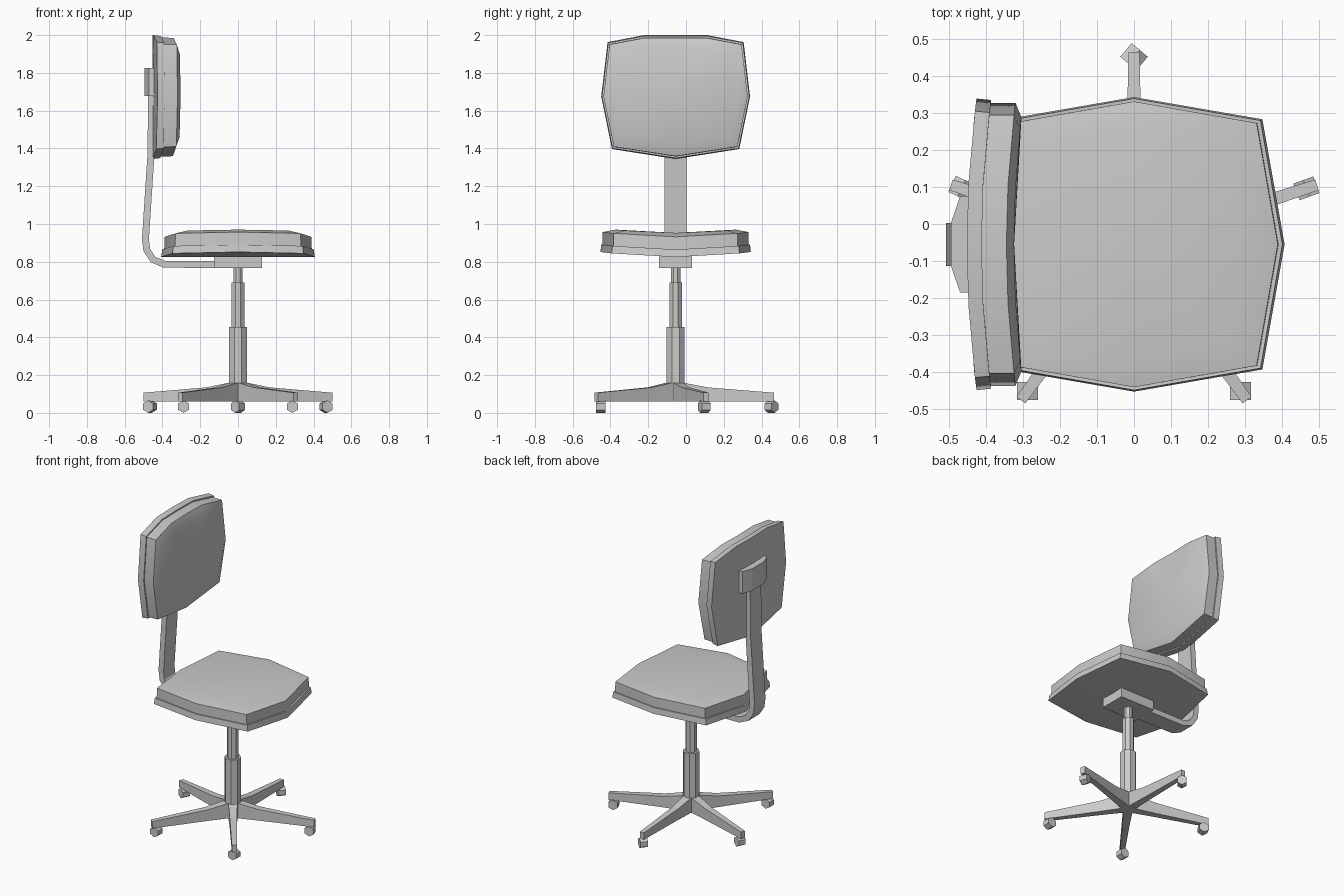
import bpy, bmesh, math
from mathutils import Matrix, Vector

if "Cube" in bpy.data.objects:
    bpy.data.objects.remove(bpy.data.objects["Cube"])

Y0 = -0.055  # centre line of the chair in y


def finish(bm, name, smooth=False):
    bmesh.ops.recalc_face_normals(bm, faces=bm.faces)
    me = bpy.data.meshes.new(name)
    bm.to_mesh(me)
    bm.free()
    ob = bpy.data.objects.new(name, me)
    bpy.context.collection.objects.link(ob)
    if smooth:
        bpy.ops.object.select_all(action='DESELECT')
        ob.select_set(True)
        bpy.context.view_layer.objects.active = ob
        bpy.ops.object.shade_smooth_by_angle(angle=math.radians(30))
    return ob


def loft(name, rings, fan=False, centres=None, smooth=False):
    """Skin equal-sized rings; close ends with polygons or fans to a centre."""
    bm = bmesh.new()
    vs = [[bm.verts.new(p) for p in r] for r in rings]
    n = len(vs[0])
    for a, b in zip(vs, vs[1:]):
        for i in range(n):
            j = (i + 1) % n
            bm.faces.new((a[i], a[j], b[j], b[i]))
    for k, ring in enumerate((vs[0], vs[-1])):
        if fan:
            c = bm.verts.new(centres[k])
            for i in range(n):
                bm.faces.new((ring[i], ring[(i + 1) % n], c))
        else:
            bm.faces.new(ring)
    return finish(bm, name, smooth)


def pad(name, half, place, layers):
    """Dished pad: half outline (a, b>=0) mirrored in b, layers of (scale a, scale b, height)."""
    outline = half + [(a, -b) for a, b in reversed(half) if b > 0]
    rings = [[place(a * sa, b * sb, h) for a, b in outline] for sa, sb, h in layers]
    loft(name, rings, True, [place(0, 0, layers[0][2]), place(0, 0, layers[-1][2])], True)


def cylinder(name, r, z0, z1, sides=8):
    ring = [(r * math.cos((i + .5) * math.tau / sides),
             Y0 + r * math.sin((i + .5) * math.tau / sides)) for i in range(sides)]
    loft(name, [[(x, y, z) for x, y in ring] for z in (z0, z1)])


def on_seat(a, b, h):
    return (a, b + Y0, 0.825 + h + 0.17 * b * b)


def on_back(a, b, h):
    return (-0.452 + h + 0.17 * b * b, b + Y0, 1.675 + a)


# Seat and backrest: a thin shell with a cushion on it
seat_half = [(0.407, 0), (0.347, 0.338), (0, 0.398), (-0.347, 0.338), (-0.407, 0)]
back_half = [(0.325, 0), (0.325, 0.167), (0.288, 0.36), (0, 0.394), (-0.278, 0.337), (-0.331, 0)]
shell = [(1, 1, 0), (0.985, 0.99, 0.04)]
for part, half, place, inner in (("seat", seat_half, on_seat, (0.77, 0.80)),
                                 ("backrest", back_half, on_back, (0.77, 0.87))):
    pad(part + "_shell", half, place, shell)
    pad(part + "_cushion", half, place,
        [(0.96, 0.97, 0.038), (0.955, 0.97, 0.107), (*inner, 0.128)])

# Back support: flat bar swept along a J-shaped path
path = [Vector(p) for p in [(-0.1, 0.786), (-0.39, 0.787), (-0.45, 0.812), (-0.483, 0.862),
                            (-0.49, 0.92), (-0.46, 1.38), (-0.458, 1.72)]]
rings = []
for i, p in enumerate(path):
    d0 = (p - path[max(i - 1, 0)]).normalized()
    d1 = (path[min(i + 1, len(path) - 1)] - p).normalized()
    t = (d0 + d1).normalized()
    nrm = Vector((-t.y, t.x)) * 0.0185
    rings.append([(p.x + s * nrm.x, Y0 + w, p.y + s * nrm.y)
                  for s, w in ((1, 0.058), (1, -0.058), (-1, -0.058), (-1, 0.058))])
loft("back_support_bar", rings)

# Bracket behind the backrest
prof = [(-0.44, 0.13), (-0.47, 0.13), (-0.494, 0.06), (-0.494, -0.06), (-0.47, -0.13), (-0.44, -0.13)]
loft("back_bracket", [[(x, Y0 + y, z) for x, y in prof] for z in (1.677, 1.825)])

# Mechanism box under the seat
box = [(-0.127, -0.088), (0.127, -0.088), (0.127, 0.088), (-0.127, 0.088)]
loft("seat_mechanism", [[(x, Y0 + y, z) for x, y in box] for z in (0.767, 0.829)])

# Telescopic column
cylinder("column_lower", 0.051, 0.06, 0.455)
cylinder("column_middle", 0.036, 0.45, 0.69)
cylinder("column_rod", 0.027, 0.68, 0.775)

# Five arms with six-sided casters
arm_sections = [(0.0, 0.03, 0.165), (0.05, 0.027, 0.158), (0.17, 0.022, 0.135), (0.52, 0.015, 0.107)]
turns = [20, -40, -25, 0, 0]
for k in range(5):
    ang = math.radians(18 + 72 * k)
    m = Matrix.Translation((0, Y0, 0)) @ Matrix.Rotation(ang, 4, 'Z')
    loft(f"base_arm_{k + 1}", [[m @ Vector(p) for p in
         ((r, -w, 0.061), (r, w, 0.061), (r, w, z), (r, -w, z))] for r, w, z in arm_sections])
    c = m @ Vector((0.49 if k != 1 else 0.507, 0, 0.033))
    wm = Matrix.Translation(c) @ Matrix.Rotation(math.radians(turns[k]), 4, 'Z')
    loft(f"caster_{k + 1}", [[wm @ Vector((0.033 * math.sin(i * math.pi / 3), y,
         0.033 * math.cos(i * math.pi / 3))) for i in range(6)] for y in (-0.024, 0.024)])
